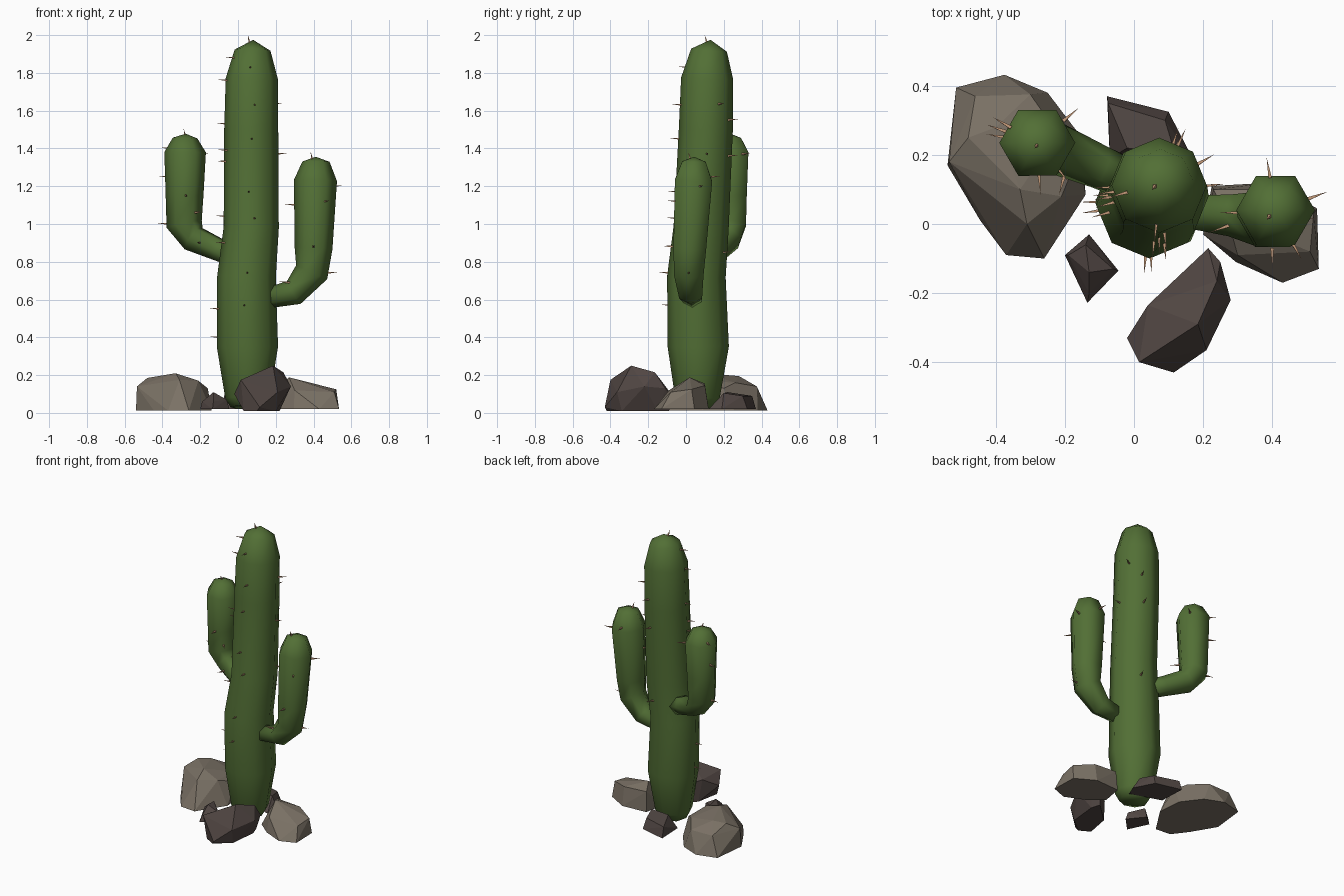
import bpy, bmesh, math
from mathutils import Vector


def material(name, rgb):
    m = bpy.data.materials.new(name)
    m.diffuse_color = (*rgb, 1)
    return m


GREEN = material("cactus_green", (0.085, 0.160, 0.036))
LIGHT = material("light_stone", (0.195, 0.165, 0.130))
DARK = material("dark_stone", (0.082, 0.062, 0.056))
SPINE = material("spine_tan", (0.55, 0.32, 0.19))


def finish(bm, name, mat, smooth=False):
    bmesh.ops.recalc_face_normals(bm, faces=bm.faces)
    me = bpy.data.meshes.new(name)
    for f in bm.faces:
        f.smooth = smooth
    bm.to_mesh(me)
    bm.free()
    me.materials.append(mat)
    ob = bpy.data.objects.new(name, me)
    bpy.context.collection.objects.link(ob)
    return ob


def stem(name, path, tip, sides, normal, phase):
    """Sweep a low-sided ring along (x, y, z, radius) points and close it with a tip."""
    bm = bmesh.new()
    pts = [Vector(p[:3]) for p in path] + [Vector(tip)]
    n = Vector(normal).normalized()
    rings = []
    for i, p in enumerate(path):
        t = (pts[i + 1] - pts[max(i - 1, 0)]).normalized()
        v = n.cross(t).normalized()
        w = t.cross(v)
        ring = []
        for k in range(sides):
            a = math.radians(phase) + k * math.tau / sides
            ring.append(bm.verts.new(pts[i] + p[3] * (math.cos(a) * v + math.sin(a) * w)))
        rings.append(ring)
    for a, b in zip(rings, rings[1:]):
        for k in range(sides):
            j = (k + 1) % sides
            bm.faces.new((a[k], a[j], b[j], b[k]))
    top = bm.verts.new(tip)
    for k in range(sides):
        bm.faces.new((rings[-1][k], rings[-1][(k + 1) % sides], top))
    bm.faces.new(rings[0][::-1])
    return finish(bm, name, GREEN, True)


def spines(name, path, spots, tip):
    """Thin cones at (height, compass angle) around a stem, plus one on the tip."""
    bm = bmesh.new()

    def cone(base, d, length=0.06):
        d = d.normalized()
        s = d.orthogonal().normalized()
        q = d.cross(s)
        vs = [bm.verts.new(base + 0.007 * (math.cos(a) * s + math.sin(a) * q))
              for a in (0, math.tau / 4, math.tau / 2, 3 * math.tau / 4)]
        end = bm.verts.new(base + d * length)
        for k in range(4):
            bm.faces.new((vs[k], vs[(k + 1) % 4], end))
        bm.faces.new(vs[::-1])

    for z, deg in spots:
        for a, b in zip(path, path[1:]):
            if a[2] <= z <= b[2]:
                f = (z - a[2]) / (b[2] - a[2])
                x, y, _, r = (u + (w - u) * f for u, w in zip(a, b))
                d = Vector((math.cos(math.radians(deg)), math.sin(math.radians(deg)), 0))
                cone(Vector((x, y, z)) + d * (r * 0.9), d + Vector((0, 0, 0.08)))
                break
    cone(Vector(tip) + Vector((-0.02, -0.02, -0.012)), Vector((-0.2, -0.3, 1)), 0.04)
    finish(bm, name, SPINE)


def rock(name, ground, z0, upper, mat):
    """Convex boulder: ground outline plus upper corner points."""
    bm = bmesh.new()
    vs = [bm.verts.new((x, y, z0)) for x, y in ground] + [bm.verts.new(p) for p in upper]
    res = bmesh.ops.convex_hull(bm, input=vs)
    dead = {g for g in res["geom_interior"] + res["geom_unused"] if isinstance(g, bmesh.types.BMVert)}
    bmesh.ops.delete(bm, geom=list(dead), context='VERTS')
    bmesh.ops.dissolve_limit(bm, angle_limit=math.radians(4), verts=bm.verts, edges=bm.edges)
    finish(bm, name, mat)


# Trunk
trunk = [(0.05, 0.055, 0.03, 0.09), (0.05, 0.06, 0.08, 0.118), (0.05, 0.065, 0.35, 0.162),
         (0.045, 0.055, 0.72, 0.155), (0.07, 0.08, 0.98, 0.146), (0.07, 0.105, 1.5, 0.143),
         (0.073, 0.112, 1.77, 0.138), (0.077, 0.122, 1.92, 0.095)]
stem("trunk", trunk, (0.08, 0.13, 1.975), 8, (0, 1, 0), 0)

# Arms
right_arm = [(0.165, 0.035, 0.61, 0.055), (0.295, 0.025, 0.637, 0.07), (0.39, 0.015, 0.745, 0.09),
             (0.40, 0.02, 0.87, 0.10), (0.41, 0.04, 1.23, 0.114), (0.413, 0.042, 1.33, 0.072)]
stem("right_arm", right_arm, (0.412, 0.043, 1.356), 6, (0, 1, 0), 0)
left_arm = [(-0.02, 0.13, 0.83, 0.06), (-0.10, 0.165, 0.862, 0.063), (-0.235, 0.222, 0.922, 0.075),
            (-0.285, 0.235, 1.0, 0.095), (-0.283, 0.235, 1.15, 0.10), (-0.28, 0.235, 1.38, 0.11),
            (-0.28, 0.235, 1.455, 0.065)]
stem("left_arm", left_arm, (-0.277, 0.235, 1.478), 6, (-0.5, -0.87, 0), 30)

# Spines
spots = [(z, 180 + 8 * (i % 3)) for i, z in enumerate((0.4, 0.55, 0.9, 1.04, 1.33, 1.39, 1.53, 1.76, 1.88))]
spots += [(z, -95 + 6 * (i % 3)) for i, z in enumerate((0.57, 0.74, 1.03, 1.17, 1.45, 1.63, 1.83))]
spots += [(1.37, 5), (1.635, 30), (1.55, 65), (1.36, 72), (0.85, 68)]
spines("trunk_spines", trunk, spots, (0.08, 0.13, 1.975))
spines("right_arm_spines", right_arm, [(1.1, 180), (1.2, 20), (0.74, 0), (0.88, -90), (0.69, 200),
                                       (1.12, -60), (1.25, 100)], (0.412, 0.043, 1.356))
spines("left_arm_spines", left_arm, [(1.0, 170), (1.25, 160), (1.4, 150), (0.9, 255), (1.15, -85),
                                     (1.06, -50), (1.37, 40)], (-0.26, 0.25, 1.478))

# Boulders around the base
rock("left_boulder",
     [(-0.515, 0.395), (-0.375, 0.432), (-0.25, 0.38), (-0.155, 0.255), (-0.14, 0.085),
      (-0.26, -0.10), (-0.37, -0.09), (-0.445, 0.01), (-0.54, 0.17)], 0.012,
     [(-0.535, 0.18, 0.14), (-0.48, 0.25, 0.185), (-0.33, 0.10, 0.21), (-0.21, 0.08, 0.17),
      (-0.31, 0.0, 0.175), (-0.16, 0.2, 0.13), (-0.46, 0.37, 0.14), (-0.30, 0.375, 0.14),
      (-0.40, 0.28, 0.195), (-0.22, 0.26, 0.16)], LIGHT)
rock("front_boulder",
     [(0.03, -0.38), (0.1, -0.42), (0.2, -0.34), (0.22, -0.15), (0.2, -0.09), (0.06, -0.22)], 0.01,
     [(0.185, -0.29, 0.25), (0.015, -0.40, 0.175), (-0.02, -0.33, 0.10), (0.24, -0.165, 0.215),
      (0.215, -0.07, 0.09), (0.25, -0.11, 0.13), (0.28, -0.22, 0.14), (0.21, -0.365, 0.11),
      (0.115, -0.43, 0.03), (0.04, -0.235, 0.16)], DARK)
rock("right_boulder",
     [(0.225, 0.11), (0.4, 0.12), (0.53, 0.045), (0.535, -0.13), (0.43, -0.17), (0.295, -0.11),
      (0.2, -0.03)], 0.02,
     [(0.27, 0.02, 0.188), (0.23, 0.10, 0.155), (0.52, 0.03, 0.125), (0.51, -0.08, 0.11),
      (0.30, -0.09, 0.12), (0.40, 0.10, 0.145)], LIGHT)
rock("back_boulder",
     [(-0.078, 0.37), (0.1, 0.325), (0.17, 0.19), (0.14, 0.12), (-0.07, 0.19)], 0.02,
     [(-0.075, 0.35, 0.09), (-0.02, 0.22, 0.11), (0.12, 0.2, 0.105), (0.09, 0.3, 0.09)], DARK)
rock("small_stone",
     [(-0.13, -0.03), (-0.045, -0.135), (-0.135, -0.228), (-0.2, -0.09)], 0.02,
     [(-0.14, -0.06, 0.10), (-0.13, -0.14, 0.11), (-0.06, -0.13, 0.07), (-0.19, -0.09, 0.06),
      (-0.13, -0.20, 0.06)], DARK)
